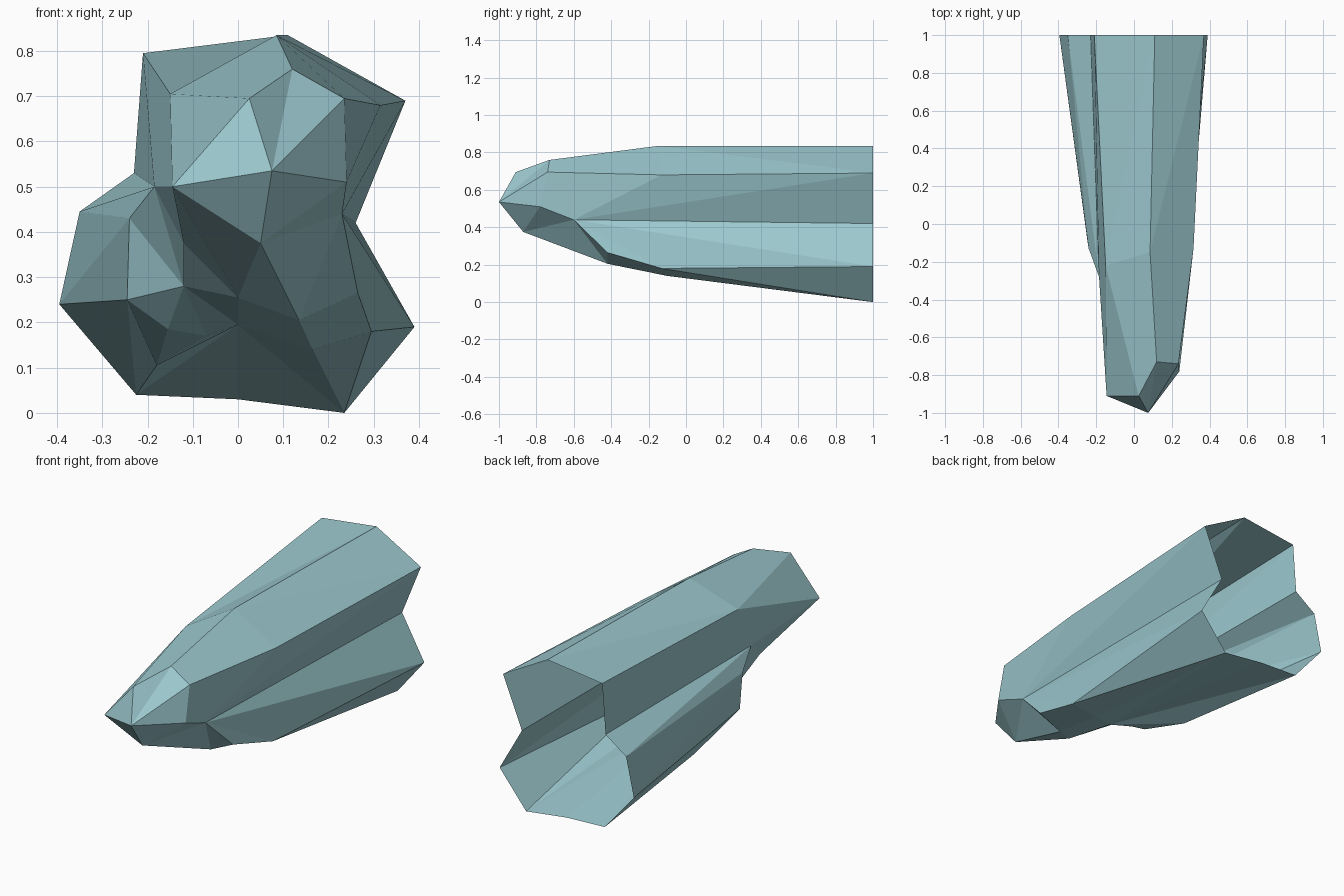
import bpy
import bmesh

old = bpy.data.objects.get("Cube")
if old:
    bpy.data.objects.remove(old, do_unlink=True)


def flat_material(name, colour):
    mat = bpy.data.materials.new(name)
    mat.use_nodes = True
    mat.diffuse_color = colour
    shader = next(n for n in mat.node_tree.nodes if n.type == "BSDF_PRINCIPLED")
    shader.inputs["Base Color"].default_value = colour
    shader.inputs["Roughness"].default_value = 0.8
    return mat


# Open rim at the back, as x and z, clockwise from the top
rim_profile = [(-.21, .795), (.11, .835), (.37, .69), (.26, .42), (.39, .19), (.235, 0),
               (0, .03), (-.225, .04), (-.395, .24), (-.35, .445), (-.23, .53)]

# Middle ring, one point ahead of each rim point
middle_points = dict(
    A=(-.15, -.22, .705), B=(.085, -.15, .835), C=(.315, -.13, .68), D=(.23, -.6, .44),
    E=(.295, -.13, .18), F=(.165, -.1, .14), G=(0, -.19, .195), H=(-.18, .18, .105),
    I=(-.245, -.1, .25), J=(-.24, -.13, .43), K=(-.185, -.28, .5))

# Nose corners (upper part) and underside corners (lower part)
front_points = dict(
    n=(.075, -1, .535), p=(-.145, -.91, .5), q=(.025, -.91, .695), r=(.12, -.73, .76),
    s=(.235, -.74, .695), t=(.24, -.78, .51),
    u=(.05, -.87, .375), v=(0, -.51, .255), w=(.135, -.42, .205), x=(.265, -.42, .265),
    y=(-.12, -.45, .375), z=(-.12, -.24, .28), a=(-.155, -.1, .185), b=(-.07, -.1, .17))

# Facets of the front, each word naming its corners
crown_facets = "ABrq Aqp BCsr CDts"
nose_facets = "qrn rsn stn pqn pnu ntu"
belly_facets = "utD uDw Dxw uwv DEx xEFw wFGv"
side_facets = "ApK pyK Kyz KzJ JzI Iza IaH abH zba puv pvy yvz zvG zGb GHb"

bm = bmesh.new()
rim = [bm.verts.new((px, 1, pz)) for px, pz in rim_profile]
point = {name: bm.verts.new(co) for name, co in (middle_points | front_points).items()}
middle = [point[name] for name in middle_points]

# Long facets from rim to middle ring, split from the more forward corner
for i, low in enumerate(rim):
    j = (i + 1) % len(rim)
    if middle[i].co.y < middle[j].co.y:
        bm.faces.new((low, rim[j], middle[i]))
        bm.faces.new((rim[j], middle[j], middle[i]))
    else:
        bm.faces.new((low, rim[j], middle[j]))
        bm.faces.new((low, middle[j], middle[i]))

for word in " ".join((crown_facets, nose_facets, belly_facets, side_facets)).split():
    bm.faces.new([point[letter] for letter in word])

bmesh.ops.recalc_face_normals(bm, faces=bm.faces)

# Make sure the facets point outward, using the rim bottom as reference
bm.normal_update()
lowest = min(bm.faces, key=lambda f: f.calc_center_median().z)
if lowest.normal.z > 0:
    bmesh.ops.reverse_faces(bm, faces=bm.faces)

mesh = bpy.data.meshes.new("rock_spur")
bm.to_mesh(mesh)
bm.free()
mesh.materials.append(flat_material("pale_teal_stone", (.33, .58, .62, 1)))
spur = bpy.data.objects.new("rock_spur", mesh)
bpy.context.collection.objects.link(spur)
